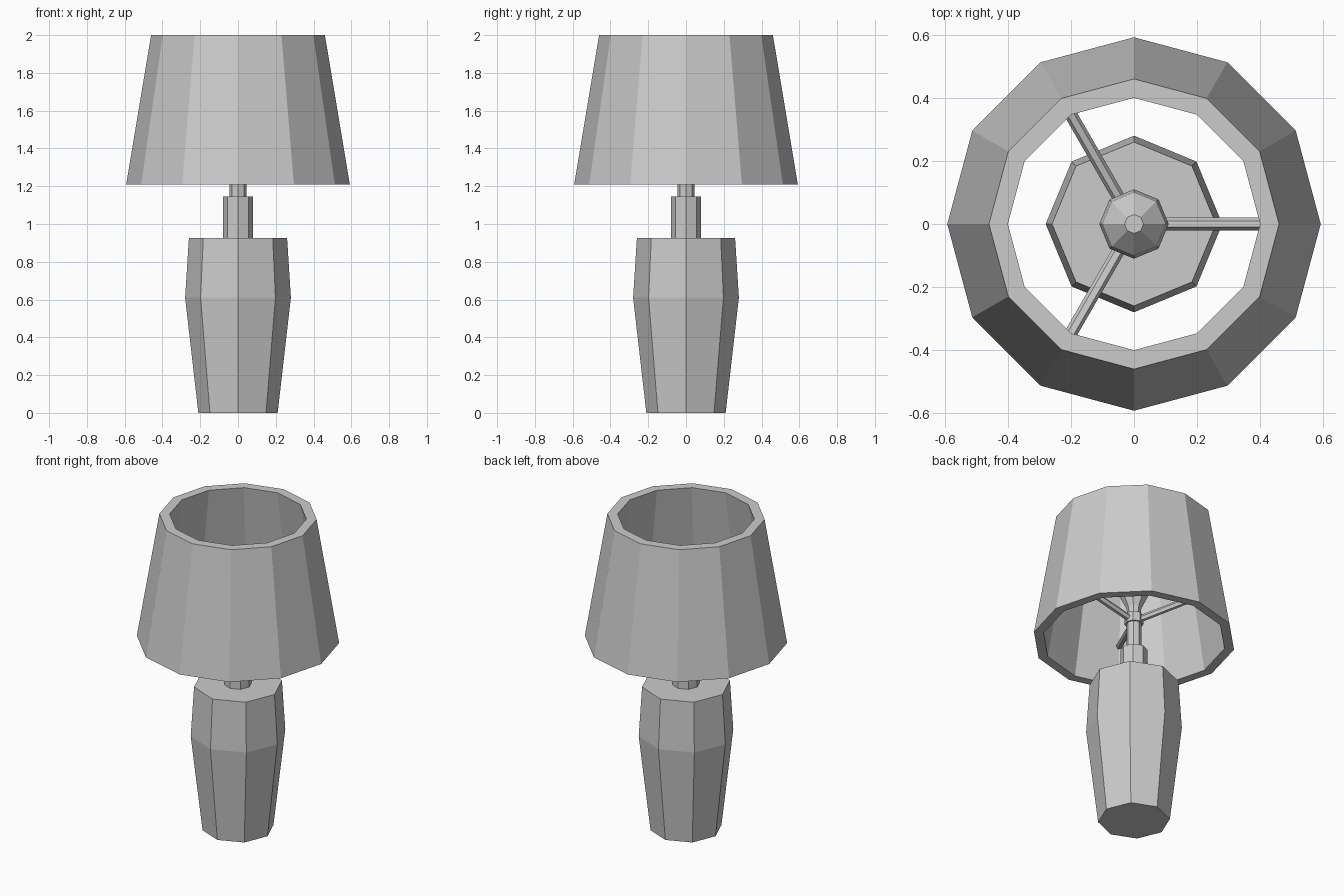
import bpy
import bmesh
from math import cos, sin, pi, radians
from mathutils import Vector

cube = bpy.data.objects.get("Cube")
if cube:
    bpy.data.objects.remove(cube, do_unlink=True)

grey = bpy.data.materials.new("plain grey")
grey.use_nodes = True
grey.diffuse_color = (0.6, 0.6, 0.6, 1)
grey.node_tree.nodes["Principled BSDF"].inputs["Base Color"].default_value = (0.6, 0.6, 0.6, 1)


def finish(name, bm):
    """Turn a bmesh into a flat shaded object."""
    bmesh.ops.recalc_face_normals(bm, faces=bm.faces)
    mesh = bpy.data.meshes.new(name)
    bm.to_mesh(mesh)
    bm.free()
    mesh.materials.append(grey)
    obj = bpy.data.objects.new(name, mesh)
    bpy.context.collection.objects.link(obj)
    return obj


def lathe(name, profile, sides, closed=False):
    """Spin (radius, height) points; cap the ends, or join them if closed."""
    bm = bmesh.new()
    rings = []
    for r, z in profile:
        rings.append([bm.verts.new((r * cos(2 * pi * i / sides), r * sin(2 * pi * i / sides), z))
                      for i in range(sides)])
    pairs = list(zip(rings, rings[1:]))
    if closed:
        pairs.append((rings[-1], rings[0]))
    else:
        bm.faces.new(rings[0])
        bm.faces.new(rings[-1])
    for low, high in pairs:
        for i in range(sides):
            j = (i + 1) % sides
            bm.faces.new((low[i], low[j], high[j], high[i]))
    return finish(name, bm)


def rod(name, start, end, radius, sides=6):
    """Straight bar between two points, with a flat side on top."""
    start, end = Vector(start), Vector(end)
    axis = (end - start).normalized()
    side = axis.cross(Vector((0, 0, 1))).normalized()
    up = side.cross(axis)
    bm = bmesh.new()
    rings = [[bm.verts.new(p + radius * (cos(2 * pi * i / sides) * side + sin(2 * pi * i / sides) * up))
              for i in range(sides)] for p in (start, end)]
    for ring in rings:
        bm.faces.new(ring)
    for i in range(sides):
        j = (i + 1) % sides
        bm.faces.new((rings[0][i], rings[0][j], rings[1][j], rings[1][i]))
    return finish(name, bm)


# Body and socket
lathe("base", [(0.21, 0), (0.28, 0.61), (0.26, 0.925)], 8)
lathe("socket_collar", [(0.08, 0.925), (0.08, 1.145)], 8)
lathe("stem", [(0.045, 1.145), (0.045, 1.32)], 8)
lathe("arm_hub", [(0.055, 1.32), (0.055, 1.38)], 8)

# Bulb
lathe("bulb", [(0.035, 1.38), (0.045, 1.43), (0.11, 1.56), (0.10, 1.62), (0.03, 1.69)], 8)

# Three arms that carry the shade
for n in range(3):
    a = radians(120 * n)
    rod(f"shade_arm_{n + 1}", (0.04 * cos(a), 0.04 * sin(a), 1.35),
        (0.50 * cos(a), 0.50 * sin(a), 1.455), 0.02)

# Hollow shade
lathe("shade", [(0.535, 1.21), (0.592, 1.21), (0.46, 2.0), (0.40, 2.0)], 12, closed=True)
